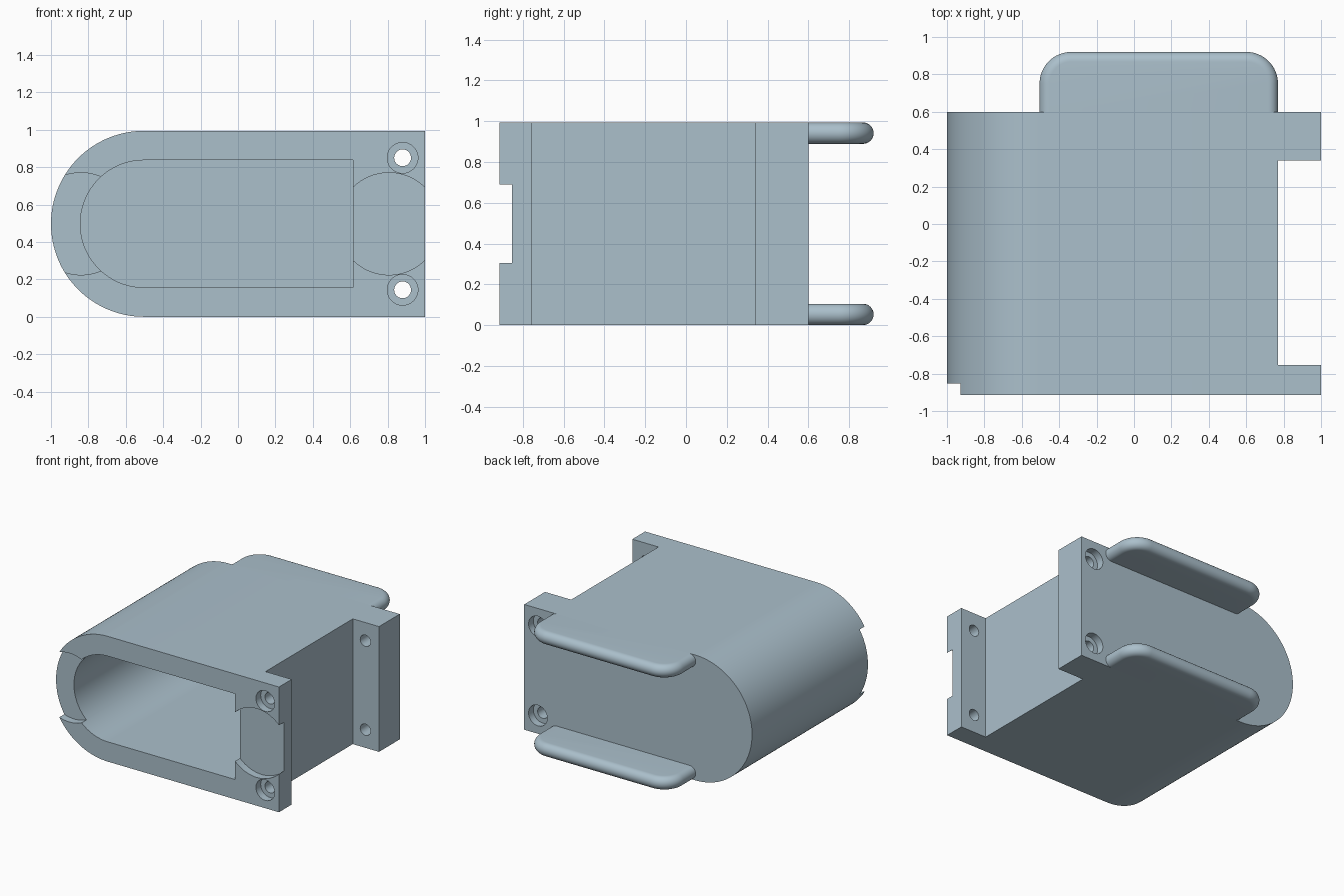
import bpy, bmesh
from math import pi, sin, cos

cube = bpy.data.objects.get("Cube")
if cube:
    bpy.data.objects.remove(cube, do_unlink=True)

H = 0.994            # body height
MID = H / 2
FRONT, BACK, TIP = -0.915, 0.6, 0.92

mat = bpy.data.materials.new("pale blue grey")
mat.use_nodes = True
color = (0.407, 0.525, 0.6, 1)
mat.diffuse_color = color
mat.node_tree.nodes["Principled BSDF"].inputs["Base Color"].default_value = color


def loft(name, rings):
    """Skin equal-length closed rings and cap both ends."""
    bm = bmesh.new()
    loops = [[bm.verts.new(p) for p in ring] for ring in rings]
    n = len(loops[0])
    for a, b in zip(loops, loops[1:]):
        for i in range(n):
            j = (i + 1) % n
            bm.faces.new((a[i], a[j], b[j], b[i]))
    bm.faces.new(loops[0])
    bm.faces.new(loops[-1])
    bmesh.ops.recalc_face_normals(bm, faces=bm.faces)
    mesh = bpy.data.meshes.new(name)
    bm.to_mesh(mesh)
    bm.free()
    mesh.materials.append(mat)
    obj = bpy.data.objects.new(name, mesh)
    bpy.context.collection.objects.link(obj)
    return obj


def arc(cx, cy, r, start, end, steps):
    return [(cx + r * cos(start + (end - start) * i / steps),
             cy + r * sin(start + (end - start) * i / steps)) for i in range(steps + 1)]


def extrude_y(name, profile, y0, y1):
    return loft(name, [[(x, y, z) for x, z in profile] for y in (y0, y1)])


def d_profile(cx, r, right):
    """Half-round on the left, square on the right."""
    return arc(cx, MID, r, pi / 2, 3 * pi / 2, 64) + [(right, MID - r), (right, MID + r)]


def circle(cx, cz, r, steps=64):
    return arc(cx, cz, r, 0, 2 * pi, steps)[:-1]


def finish(obj):
    bpy.ops.object.select_all(action='DESELECT')
    obj.select_set(True)
    bpy.context.view_layer.objects.active = obj
    for m in list(obj.modifiers):
        bpy.ops.object.modifier_apply(modifier=m.name)
    bpy.ops.object.shade_smooth_by_angle(angle=pi / 6)


# Housing body
body = extrude_y("housing_body", d_profile(-1 + MID, MID, 1), FRONT, BACK)

# Cavity, side recess between the flanges, and finger notches
cutters = [
    extrude_y("cavity_cutter", d_profile(-0.503, 0.34, 0.615), FRONT - 0.1, BACK - 0.16),
    extrude_y("side_recess_cutter", [(0.77, -0.1), (1.2, -0.1), (1.2, 1.1), (0.77, 1.1)], -0.755, 0.34),
]
for cx in (-0.84, 0.807):
    cutters.append(extrude_y("notch_cutter", circle(cx, MID, 0.273, 96), FRONT - 0.1, -0.853))

# Screw holes with a counterbore at each end
for cz in (MID - 0.353, MID + 0.353):
    cutters.append(extrude_y("screw_hole_cutter", circle(0.88, cz, 0.045, 32), FRONT - 0.2, BACK + 0.2))
    for y0, y1 in ((FRONT - 0.1, FRONT + 0.06), (BACK - 0.06, BACK + 0.1)):
        cutters.append(extrude_y("counterbore_cutter", circle(0.88, cz, 0.082, 48), y0, y1))

for c in cutters:
    c.hide_render = True
    mod = body.modifiers.new("cut", 'BOOLEAN')
    mod.operation = 'DIFFERENCE'
    mod.solver = 'EXACT'
    mod.object = c
finish(body)
for c in cutters:
    bpy.data.objects.remove(c, do_unlink=True)


# Rear tabs with a fully rounded rim
def rear_tab(name, z0):
    left, right, corner, rim = -0.505, 0.77, 0.17, 0.0525
    rings = []
    for i in range(17):
        t = -pi / 2 + pi * i / 16
        inset = rim * (1 - cos(t))
        r = corner - inset
        outline = [(right - inset, BACK)]
        outline += arc(right - corner, TIP - corner, r, 0, pi / 2, 16)
        outline += arc(left + corner, TIP - corner, r, pi / 2, pi, 16)
        outline.append((left + inset, BACK))
        rings.append([(x, y, z0 + rim * (1 + sin(t))) for x, y in outline])
    finish(loft(name, rings))


rear_tab("lower_tab", 0)
rear_tab("upper_tab", H - 0.105)
